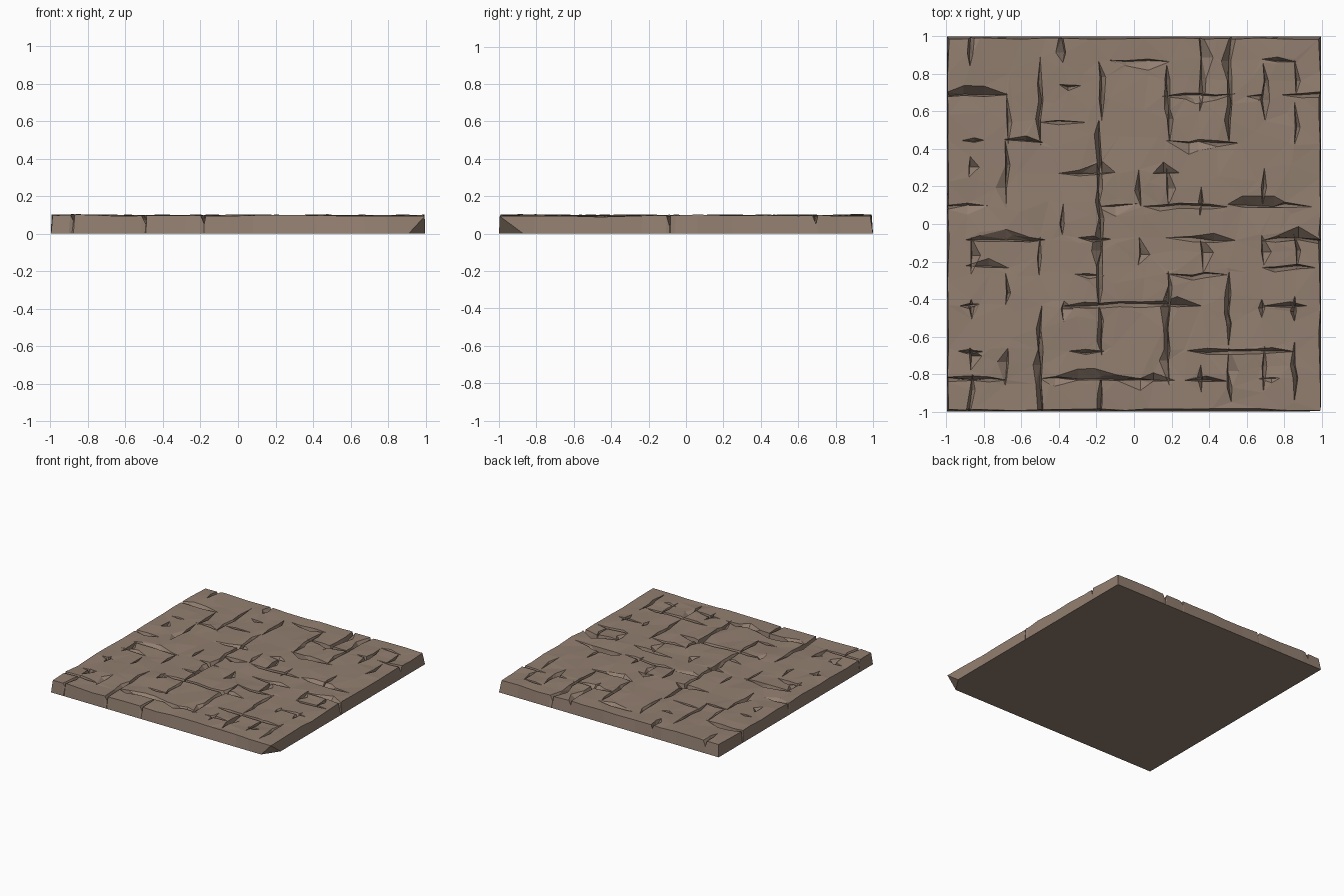
import bpy, bmesh, random
from mathutils import Vector, noise
from mathutils.geometry import delaunay_2d_cdt

if "Cube" in bpy.data.objects:
    bpy.data.objects.remove(bpy.data.objects["Cube"])

random.seed(7)
E = 0.988      # half size of the top surface
TOP = 0.096    # height of the top surface

# Cracks that run along y: x position -> (start, end) spans
ALONG_Y = {
    -0.87: [(0.84, 1), (0.25, 0.36), (-0.27, -0.07), (-0.51, -0.4), (-0.78, -0.66), (-1, -0.8)],
    -0.68: [(0.43, 0.7), (0.08, 0.45), (-0.43, -0.26), (-0.86, -0.66)],
    -0.50: [(0.42, 0.89), (-0.28, -0.06), (-1, -0.43)],
    -0.38: [(0.86, 1), (-0.06, 0.11), (-0.52, -0.41)],
    -0.18: [(0.55, 0.87), (-0.45, 0.56), (-0.7, -0.42), (-1, -0.81)],
    0.03: [(0.09, 0.29), (-0.22, -0.07)],
    0.18: [(0.43, 0.85), (0.1, 0.3), (-0.86, -0.25)],
    0.36: [(0.6, 1), (0.04, 0.2), (-0.26, -0.06), (-0.9, -0.75)],
    0.51: [(0.43, 1), (-0.66, -0.25), (-0.95, -0.66)],
    0.69: [(0.55, 0.86), (0.1, 0.3), (-0.22, -0.06), (-0.5, -0.4), (-0.9, -0.65)],
    0.86: [(0.69, 0.88), (0.42, 0.66), (-0.25, -0.05), (-0.52, -0.38), (-0.95, -0.62)],
}
# Cracks that run along x: y position -> (start, end) spans
ALONG_X = {
    0.87: [(-0.13, 0.19), (0.68, 0.87)],
    0.74: [(-0.4, -0.28)],
    0.69: [(-1, -0.67), (0.15, 0.54), (0.6, 0.72), (0.78, 1)],
    0.55: [(-0.5, -0.25)],
    0.44: [(-0.92, -0.8), (-0.7, -0.48), (0.17, 0.56)],
    0.27: [(-0.4, -0.1), (0.1, 0.24)],
    0.10: [(-1, -0.78), (-0.2, 0.02), (0.05, 0.5), (0.5, 0.95)],
    -0.08: [(-0.9, -0.47), (-0.3, -0.12), (0.17, 0.54), (0.68, 1)],
    -0.23: [(-0.9, -0.67), (0.68, 0.97)],
    -0.27: [(-0.32, -0.16), (0.17, 0.5)],
    -0.43: [(-0.38, 0.36), (-0.93, -0.82), (0.68, 0.92)],
    -0.68: [(-0.94, -0.8), (-0.35, -0.16), (0.28, 0.86)],
    -0.83: [(-1, -0.68), (-0.5, 0.22), (0.27, 0.5), (0.66, 0.78)],
}

verts, edges, cracks = [], [], []


def point(axis, along, across):
    """Store a surface point; axis 1 runs along y, axis 0 along x."""
    verts.append(Vector((across, along) if axis else (along, across)))
    return len(verts) - 1


def add_crack(axis, pos, a, b):
    """A wandering V groove, pointed at each end that stops inside the slab."""
    open_a, open_b = a <= -1, b >= 1
    a, b = max(a, -E), min(b, E)
    n = max(2, round((b - a) / 0.11))
    step = (b - a) / n
    nodes, last = [], None
    for i in range(n + 1):
        t = a + step * i
        if 0 < i < n:
            t += random.uniform(-0.3, 0.3) * step
        shut = (i == 0 and not open_a) or (i == n and not open_b)
        c = pos + random.uniform(-0.01, 0.01)
        lo, hi, depth = 0, 0, 0
        if not shut:
            lo, hi = random.uniform(0.004, 0.012), random.uniform(0.016, 0.024)
            if 0 < i < n and random.random() < 0.28:
                hi += random.uniform(0.02, 0.04)    # broken lip
            if random.random() < 0.5:
                lo, hi = hi, lo
            depth = random.uniform(0.03, 0.065)
        nodes.append((t, c, lo, hi, depth))
        ids = [point(axis, t, v) for v in (c - lo, c, c + hi)]
        if last:
            edges.extend(zip(last, ids))
        last = ids
    cracks.append((axis, nodes))


def crack_depth(p):
    best = 0
    for axis, nodes in cracks:
        along, across = (p.y, p.x) if axis else (p.x, p.y)
        for n0, n1 in zip(nodes, nodes[1:]):
            if n0[0] - 1e-5 <= along <= n1[0] + 1e-5:
                f = min(1, max(0, (along - n0[0]) / (n1[0] - n0[0])))
                _, c, lo, hi, d = [u + (v - u) * f for u, v in zip(n0, n1)]
                s = across - c
                w = max(hi if s > 0 else lo, 1e-5)
                best = max(best, d * max(0, 1 - abs(s) / w))
    return best


# Coarse jittered surface points, straight along the border
N = 11
for i in range(N + 1):
    for j in range(N + 1):
        x, y = [E * (2 * k / N - 1) for k in (i, j)]
        if 0 < i < N:
            x += random.uniform(-0.05, 0.05)
        if 0 < j < N:
            y += random.uniform(-0.05, 0.05)
        verts.append(Vector((x, y)))

for axis, table in ((1, ALONG_Y), (0, ALONG_X)):
    for pos, spans in table.items():
        for a, b in spans:
            add_crack(axis, pos, a, b)

# Triangulate the top around the cracks and lift it to height
co, _, tris, *_ = delaunay_2d_cdt(verts, edges, [], 0, 1e-4)
bm = bmesh.new()
for p in co:
    z = TOP + 0.011 * noise.noise(Vector((p.x * 5, p.y * 5, 0.3))) + random.uniform(-0.002, 0.002)
    bm.verts.new((p.x, p.y, max(0.02, min(z, 0.105) - crack_depth(p))))
bm.verts.ensure_lookup_table()
for t in tris:
    bm.faces.new([bm.verts[i] for i in t])

# Side walls and flat underside, slightly wider at the bottom
rim = [e for e in bm.edges if e.is_boundary]
rim_verts = {v for e in rim for v in e.verts}
new = bmesh.ops.extrude_edge_only(bm, edges=rim)["geom"]
for v in new:
    if isinstance(v, bmesh.types.BMVert):
        v.co = (v.co.x * 0.997 / E, v.co.y / E, 0)
for v in rim_verts:
    k = 1 + random.uniform(-0.004, 0.008)
    v.co.x *= k if abs(v.co.x) > E - 1e-3 else 1
    v.co.y *= k if abs(v.co.y) > E - 1e-3 else 1
bmesh.ops.holes_fill(bm, edges=[e for e in bm.edges if e.is_boundary], sides=0)
bmesh.ops.recalc_face_normals(bm, faces=bm.faces[:])

# Chipped lower corner at the front right
p1, p2, p3 = Vector((0.91, -1, 0)), Vector((0.997, -0.87, 0)), Vector((0.99, -0.99, 0.083))
normal = (p2 - p1).cross(p3 - p1)
if normal.x < 0:
    normal.negate()
bmesh.ops.bisect_plane(bm, geom=bm.verts[:] + bm.edges[:] + bm.faces[:], dist=1e-5,
                       plane_co=p1, plane_no=normal, clear_outer=True)
bmesh.ops.holes_fill(bm, edges=[e for e in bm.edges if e.is_boundary], sides=0)
bmesh.ops.recalc_face_normals(bm, faces=bm.faces[:])

mesh = bpy.data.meshes.new("stone_floor_slab")
bm.to_mesh(mesh)
bm.free()
stone = bpy.data.materials.new("brown stone")
stone.diffuse_color = (0.29, 0.212, 0.163, 1)
stone.use_nodes = True
stone.node_tree.nodes["Principled BSDF"].inputs["Base Color"].default_value = stone.diffuse_color
mesh.materials.append(stone)
slab = bpy.data.objects.new("stone_floor_slab", mesh)
bpy.context.collection.objects.link(slab)
